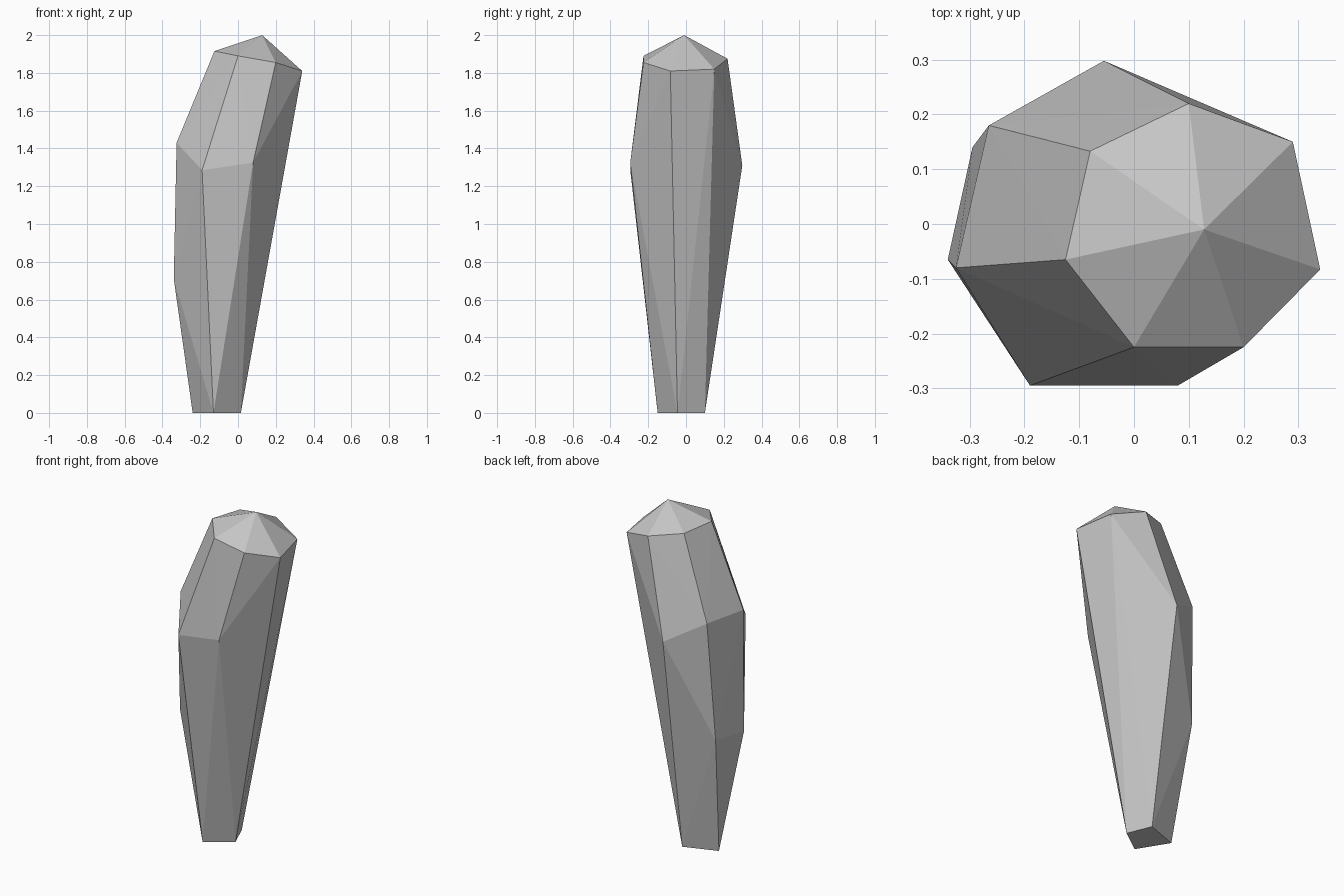
import bpy
import bmesh

# Remove the default cube
cube = bpy.data.objects.get("Cube")
if cube:
    bpy.data.objects.remove(cube, do_unlink=True)

# Flat grey stone
stone = bpy.data.materials.new("stone_grey")
stone.use_nodes = True
grey = (0.56, 0.56, 0.56, 1.0)
stone.diffuse_color = grey
stone.node_tree.nodes["Principled BSDF"].inputs["Base Color"].default_value = grey

# Corners of the faceted shard, level by level
foot = [(-0.13, -0.15, 0), (0.015, -0.045, 0), (-0.045, 0.1, 0), (-0.24, 0.03, 0)]
low_bulge = [(-0.34, -0.065, 0.71), (-0.295, 0.14, 0.72)]
shoulder = [(-0.19, -0.295, 1.285), (0.08, -0.295, 1.325), (-0.055, 0.298, 1.31),
            (-0.265, 0.18, 1.43), (-0.325, -0.08, 1.43)]
crown = [(-0.125, -0.065, 1.915), (0, -0.225, 1.89), (0.2, -0.225, 1.855),
         (0.34, -0.083, 1.81), (0.29, 0.15, 1.82), (0.1, 0.22, 1.875),
         (-0.08, 0.133, 1.905)]
tip = [(0.128, -0.01, 2.0)]

# Wrap the corners in a convex skin
bm = bmesh.new()
for level in (foot, low_bulge, shoulder, crown, tip):
    for corner in level:
        bm.verts.new(corner)
result = bmesh.ops.convex_hull(bm, input=bm.verts[:])
loose = [v for v in bm.verts if not v.link_faces]
bmesh.ops.delete(bm, geom=loose, context='VERTS')
bmesh.ops.recalc_face_normals(bm, faces=bm.faces[:])

# Flat-shaded shard object
mesh = bpy.data.meshes.new("stone_shard")
bm.to_mesh(mesh)
bm.free()
mesh.materials.append(stone)
shard = bpy.data.objects.new("stone_shard", mesh)
bpy.context.collection.objects.link(shard)
